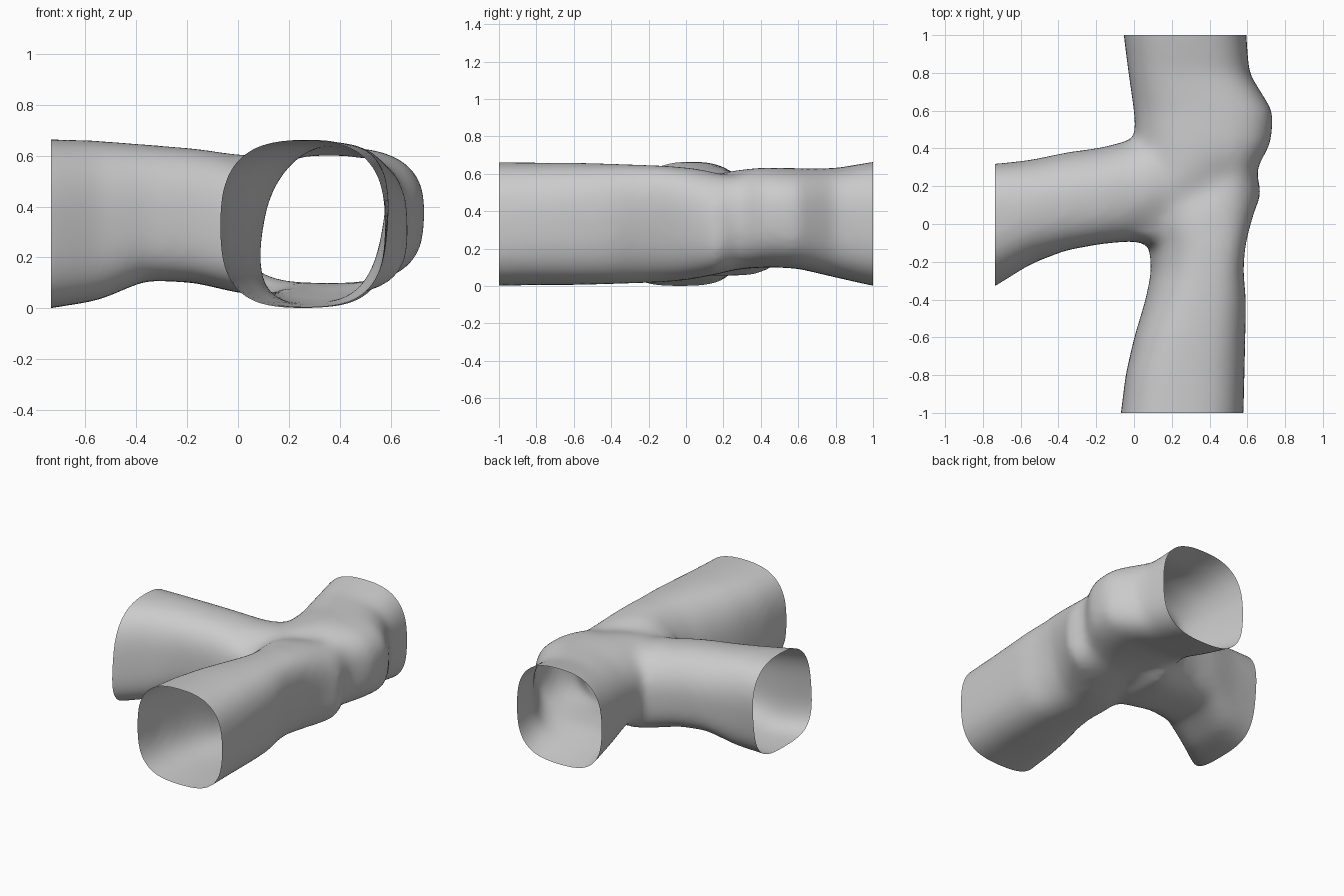
import bpy, bmesh, math
from mathutils import Vector

if "Cube" in bpy.data.objects:
    bpy.data.objects.remove(bpy.data.objects["Cube"])

N = 48


def loft(name, axis, inner, low, sections):
    """Closed tube through sections (pos, side_min, side_max, z_min, z_max, lean, top).
    low = corner exponent of the lower half, top = that of the upper corner on the inner side."""
    bm = bmesh.new()
    rings = []
    for pos, lo, hi, zlo, zhi, lean, top in sections:
        pts = []
        for i in range(N):  # rounded-square profile, sheared by lean
            a = 2 * math.pi * i / N
            c, s = math.cos(a), math.sin(a)
            e = low if s < 0 else (top if c * inner > 0 else 0.74)
            u = math.copysign(abs(c) ** e, c)
            v = math.copysign(abs(s) ** e, s)
            pts.append((u + lean * v, v))
        u0, u1 = min(p[0] for p in pts), max(p[0] for p in pts)
        ring = []
        for u, v in pts:
            side = lo + (u - u0) / (u1 - u0) * (hi - lo)
            z = (zlo + zhi) / 2 + v * (zhi - zlo) / 2
            ring.append(bm.verts.new((side, pos, z) if axis == 'Y' else (pos, side, z)))
        rings.append(ring)
    for r, q in zip(rings, rings[1:]):
        for i in range(N):
            j = (i + 1) % N
            bm.faces.new((r[i], r[j], q[j], q[i]))
    bm.faces.new(rings[0])
    bm.faces.new(rings[-1])
    bmesh.ops.recalc_face_normals(bm, faces=bm.faces)
    me = bpy.data.meshes.new(name)
    bm.to_mesh(me)
    bm.free()
    ob = bpy.data.objects.new(name, me)
    bpy.context.collection.objects.link(ob)
    return ob


# Main passage, running front to back (overlong, trimmed later)
tunnel = loft("tunnel_junction", 'Y', -1, 0.68, [
    (-1.15, -0.09, 0.57, 0.00, 0.665, 0, .74),
    (-1.00, -0.07, 0.58, 0.00, 0.662, 0, .74),
    (-0.80, -0.045, 0.585, 0.005, 0.66, 0.02, .74),
    (-0.60, 0.00, 0.59, 0.005, 0.66, 0.05, .78),
    (-0.40, 0.06, 0.595, 0.01, 0.655, 0.1, .85),
    (-0.25, 0.09, 0.58, 0.015, 0.65, 0.2, .9),
    (-0.12, 0.08, 0.59, 0.02, 0.645, 0.26, .9),
    (0.00, 0.08, 0.62, 0.03, 0.635, 0.15, .8),
    (0.16, 0.06, 0.68, 0.06, 0.62, -0.06, .74),
    (0.28, 0.04, 0.645, 0.09, 0.625, 0.02, .8),
    (0.43, 0.01, 0.725, 0.10, 0.635, 0.03, .9),
    (0.59, 0.00, 0.74, 0.095, 0.63, 0.02, .88),
    (0.80, -0.03, 0.61, 0.045, 0.63, 0, .78),
    (1.00, -0.055, 0.595, 0.00, 0.665, 0, .74),
    (1.15, -0.07, 0.59, -0.02, 0.68, 0, .74),
])

# Side passage, running to the left
branch = loft("side_branch", 'X', 1, 0.56, [
    (-0.88, -0.40, 0.31, -0.02, 0.67, 0.1, .76),
    (-0.735, -0.33, 0.32, 0.00, 0.665, 0.1, .76),
    (-0.55, -0.215, 0.34, 0.03, 0.66, 0.08, .9),
    (-0.36, -0.14, 0.38, 0.11, 0.645, 0.02, 1),
    (-0.17, -0.105, 0.405, 0.10, 0.63, 0, 1),
    (0.00, -0.09, 0.45, 0.06, 0.605, 0, 1),
    (0.12, -0.12, 0.53, 0.05, 0.60, 0, .95),
    (0.35, 0.00, 0.42, 0.16, 0.55, 0, .8),
])

# Join both and blend the seam
bpy.context.view_layer.objects.active = tunnel
tunnel.select_set(True)
m = tunnel.modifiers.new("join", 'BOOLEAN')
m.operation, m.solver, m.object = 'UNION', 'EXACT', branch
r = tunnel.modifiers.new("remesh", 'REMESH')
r.mode, r.voxel_size = 'VOXEL', 0.02
s = tunnel.modifiers.new("blend", 'SMOOTH')
s.factor, s.iterations = 0.5, 40
for name in ("join", "remesh", "blend"):
    bpy.ops.object.modifier_apply(modifier=name)
bpy.data.objects.remove(branch)

# Trim the three ends flat, leaving them open
bm = bmesh.new()
bm.from_mesh(tunnel.data)
for co, no in (((0, -1, 0), (0, -1, 0)), ((0, 1, 0), (0, 1, 0)), ((-0.735, 0, 0), (-1, 0, 0))):
    bmesh.ops.bisect_plane(bm, geom=bm.verts[:] + bm.edges[:] + bm.faces[:], dist=1e-5,
                           plane_co=Vector(co), plane_no=Vector(no), clear_outer=True)

# Shallow diagonal groove across the top of the junction
a, b = Vector((0.08, 0.0)), Vector((0.45, 0.24))
for v in bm.verts:
    if v.co.z > 0.45:
        p = v.co.xy
        t = max(0, min(1, (p - a).dot(b - a) / (b - a).length_squared))
        d = (p - a.lerp(b, t)).length
        v.co.z -= 0.02 * math.exp(-(d / 0.09) ** 2) * min(1, (v.co.z - 0.45) / 0.1)
bm.to_mesh(tunnel.data)
bm.free()
for p in tunnel.data.polygons:
    p.use_smooth = True
